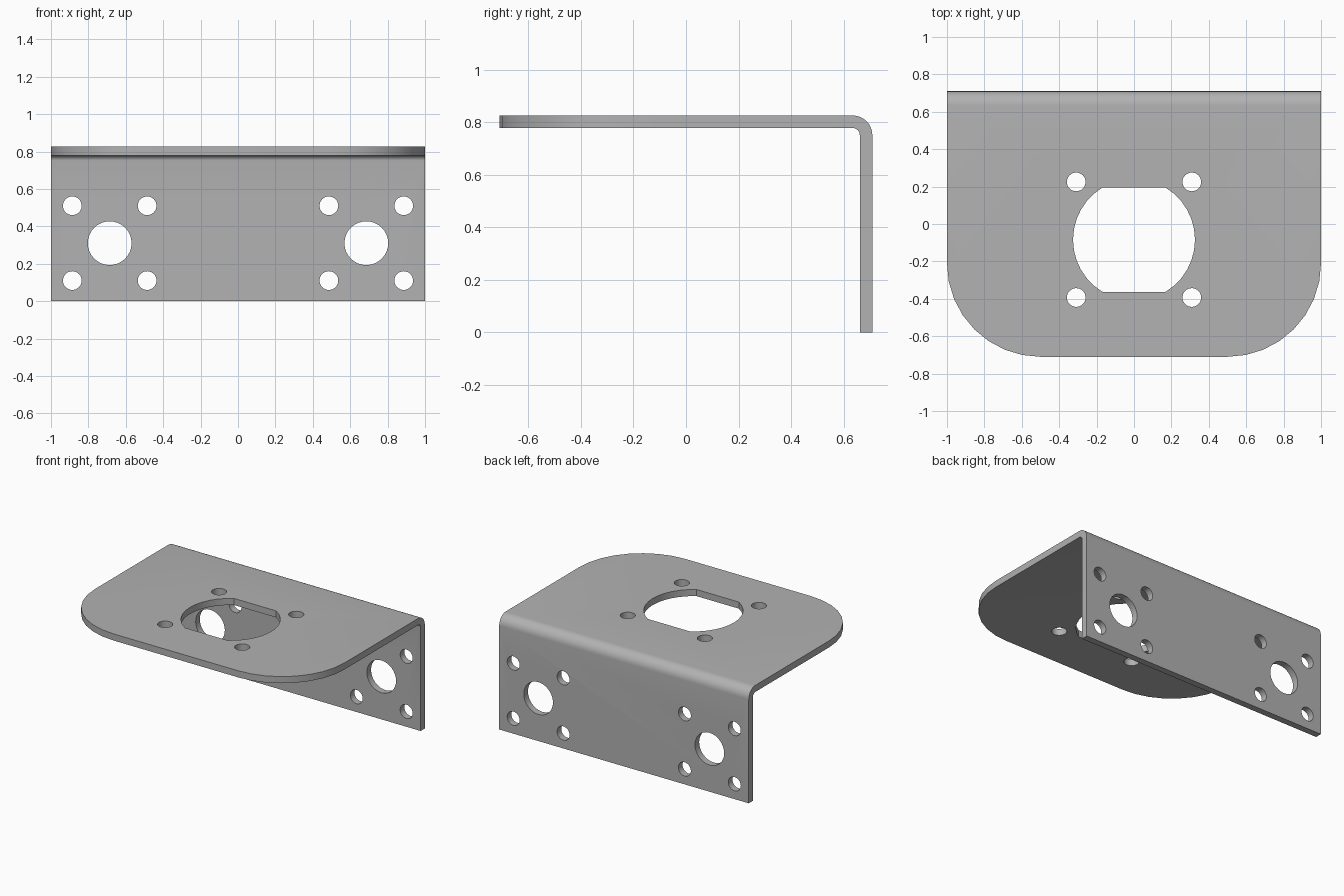
import bpy, bmesh
from math import sin, cos, pi, asin
from mathutils import Vector

cube = bpy.data.objects.get("Cube")
if cube:
    bpy.data.objects.remove(cube)

FRONT, BACK, TOP = -0.71, 0.71, 0.826
THICK, BEND = 0.048, 0.075       # sheet thickness, outer bend radius
CORNER = 0.5                     # front corner radius

steel = bpy.data.materials.new("plain grey steel")
steel.use_nodes = True
GREY = (0.445, 0.445, 0.445, 1)
steel.diffuse_color = GREY
steel.node_tree.nodes["Principled BSDF"].inputs["Base Color"].default_value = GREY


def arc(cx, cy, r, a0, a1, n):
    return [(cx + r * cos(a0 + (a1 - a0) * i / n),
             cy + r * sin(a0 + (a1 - a0) * i / n)) for i in range(n + 1)]


def prism(name, points, sweep):
    """Extrude a closed outline of 3D points along a vector."""
    bm = bmesh.new()
    face = bm.faces.new([bm.verts.new(p) for p in points])
    ext = bmesh.ops.extrude_face_region(bm, geom=[face])
    verts = [g for g in ext["geom"] if isinstance(g, bmesh.types.BMVert)]
    bmesh.ops.translate(bm, verts=verts, vec=Vector(sweep))
    bmesh.ops.recalc_face_normals(bm, faces=bm.faces)
    mesh = bpy.data.meshes.new(name)
    bm.to_mesh(mesh)
    bm.free()
    mesh.materials.append(steel)
    obj = bpy.data.objects.new(name, mesh)
    bpy.context.collection.objects.link(obj)
    return obj


# Bent sheet: L profile swept across the width
cy, cz = BACK - BEND, TOP - BEND
profile = [(FRONT, TOP - THICK), (FRONT, TOP)]
profile += arc(cy, cz, BEND, pi / 2, 0, 8)
profile += [(BACK, 0), (BACK - THICK, 0)]
profile += arc(cy, cz, BEND - THICK, 0, pi / 2, 8)
bracket = prism("bent_bracket", [(-1, y, z) for y, z in profile], (2, 0, 0))

cutters = []


def cut_down(name, outline):
    cutters.append(prism(name, [(x, y, TOP - 0.15) for x, y in outline], (0, 0, 0.3)))


def cut_wall(name, outline):
    cutters.append(prism(name, [(x, BACK - 0.15, z) for x, z in outline], (0, 0.3, 0)))


# Central opening: circle with flats at front and back
R, flat, oy = 0.326, 0.279, -0.084
a = asin(flat / R)
cut_down("opening_cutter", arc(0, oy, R, -a, a, 12) + arc(0, oy, R, pi - a, pi + a, 12))

for s in (-1, 1):
    # Rounded front corners
    edge = [(s * x, y) for x, y in arc(1 - CORNER, FRONT + CORNER, CORNER, 0, -pi / 2, 8)]
    out = FRONT - 0.1
    cut_down("corner_cutter", edge + [(s * (1 - CORNER), out), (s * 1.1, out),
                                      (s * 1.1, FRONT + CORNER)])
    # Bolt holes around the opening
    for y in (0.225, -0.393):
        cut_down("plate_bolt_cutter", arc(s * 0.309, y, 0.05, 0, 2 * pi, 32)[:-1])
    # Large wall hole with four bolt holes
    cut_wall("wall_hole_cutter", arc(s * 0.686, 0.31, 0.117, 0, 2 * pi, 32)[:-1])
    for dx in (-0.2, 0.2):
        for dz in (-0.2, 0.2):
            cut_wall("wall_bolt_cutter",
                     arc(s * 0.686 + dx, 0.31 + dz, 0.05, 0, 2 * pi, 32)[:-1])

# Apply every cut, then remove the cutters
bpy.context.view_layer.objects.active = bracket
for c in cutters:
    mod = bracket.modifiers.new("cut", "BOOLEAN")
    mod.operation, mod.solver, mod.object = "DIFFERENCE", "EXACT", c
    bpy.ops.object.modifier_apply(modifier=mod.name)
for c in cutters:
    bpy.data.objects.remove(c)

bpy.ops.object.select_all(action="DESELECT")
bracket.select_set(True)
bpy.ops.object.shade_smooth_by_angle(angle=pi / 6)
